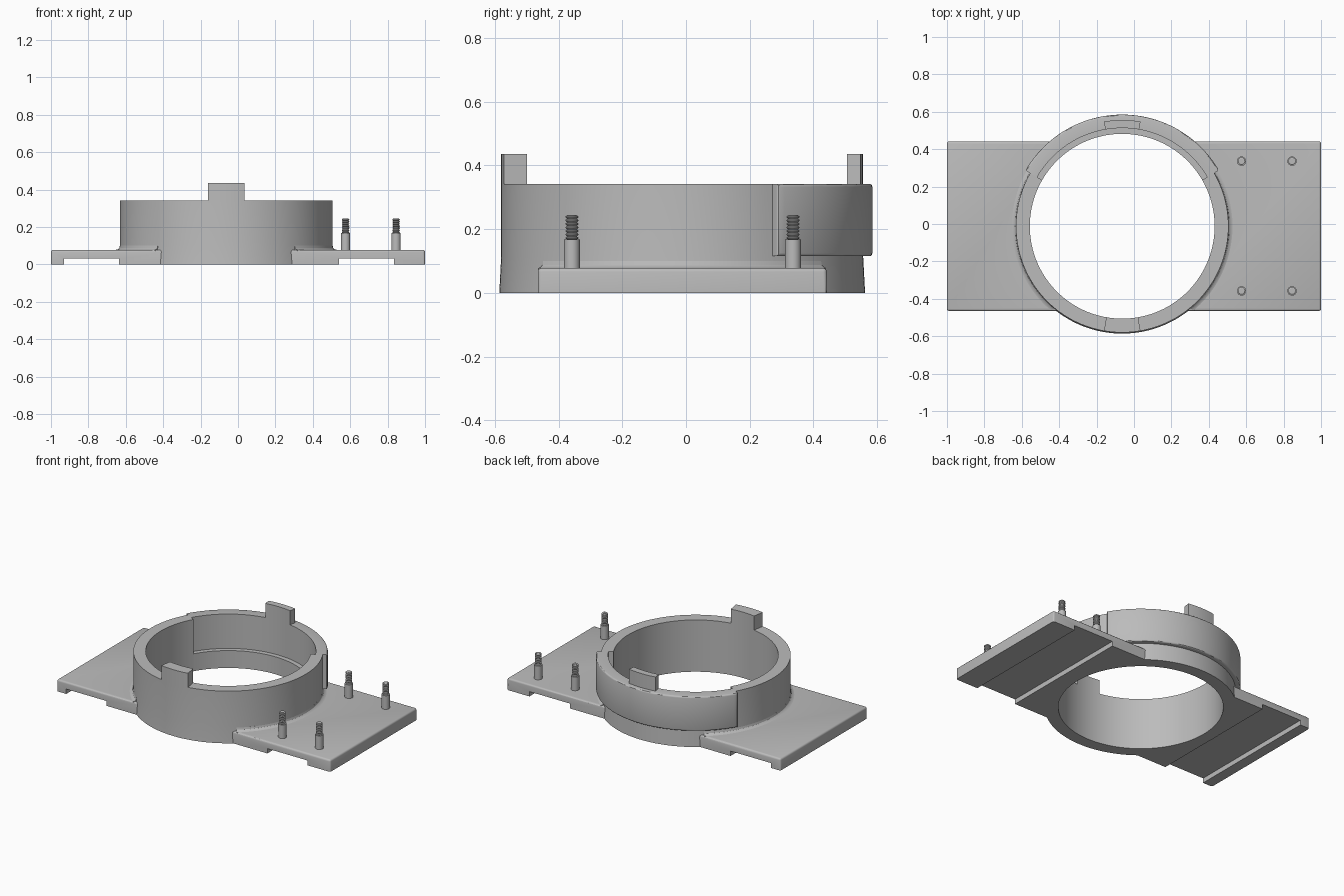
import bpy
import bmesh
from math import radians, cos, sin, pi

cube = bpy.data.objects.get("Cube")
if cube:
    bpy.data.objects.remove(cube, do_unlink=True)

CX, CY = -0.063, -0.012          # ring axis
INNER, OUTER, FOOT = 0.494, 0.568, 0.574
STEP_Z, TOP = 0.115, 0.342
PLATE_TOP = 0.078

grey = bpy.data.materials.new("plain grey")
grey.use_nodes = True
color = (0.5, 0.5, 0.5, 1)
grey.diffuse_color = color
grey.node_tree.nodes["Principled BSDF"].inputs["Base Color"].default_value = color


def finish(name, bm):
    """Turn a bmesh into a shaded object."""
    bmesh.ops.recalc_face_normals(bm, faces=bm.faces)
    mesh = bpy.data.meshes.new(name)
    bm.to_mesh(mesh)
    bm.free()
    mesh.materials.append(grey)
    obj = bpy.data.objects.new(name, mesh)
    bpy.context.collection.objects.link(obj)
    return obj


def smooth(obj):
    bpy.ops.object.select_all(action="DESELECT")
    obj.select_set(True)
    bpy.context.view_layer.objects.active = obj
    bpy.ops.object.shade_smooth_by_angle(angle=radians(30))


def sweep(profile, start, end, step=2.5, center=(CX, CY)):
    """Sweep a closed (radius, z) profile around a vertical axis, in degrees."""
    bm = bmesh.new()
    full = end - start >= 360
    count = max(2, round((end - start) / step))
    rows = []
    for i in range(count if full else count + 1):
        a = radians(start + (end - start) * i / count)
        rows.append([bm.verts.new((center[0] + r * cos(a), center[1] + r * sin(a), z))
                     for r, z in profile])
    n = len(profile)
    for i in range(count):
        a, b = rows[i], rows[(i + 1) % len(rows)]
        for j in range(n):
            k = (j + 1) % n
            bm.faces.new((a[j], b[j], b[k], a[k]))
    if not full:
        bm.faces.new(rows[0])
        bm.faces.new(rows[-1])
    return bm


def box_profile(r0, r1, z0, z1):
    return [(r0, z0), (r1, z0), (r1, z1), (r0, z1)]


# Base plate with two slots across the underside
bm = bmesh.new()
slot = 0.032
outline = [(-1, 0), (-0.93, 0), (-0.93, slot), (-0.635, slot), (-0.635, 0),
           (0.54, 0), (0.54, slot), (0.835, slot), (0.835, 0), (1, 0),
           (1, PLATE_TOP), (-1, PLATE_TOP)]
face = bm.faces.new([bm.verts.new((x, -0.465, z)) for x, z in outline])
extruded = bmesh.ops.extrude_face_region(bm, geom=[face])["geom"]
bmesh.ops.translate(bm, vec=(0, 0.907, 0),
                    verts=[g for g in extruded if isinstance(g, bmesh.types.BMVert)])
bmesh.ops.recalc_face_normals(bm, faces=bm.faces)
rim = [e for e in bm.edges
       if all(v.co.z > 0.07 for v in e.verts)
       or (all(abs(v.co.x) > 0.99 for v in e.verts)
           and abs(e.verts[0].co.z - e.verts[1].co.z) > 0.05)]
bmesh.ops.bevel(bm, geom=rim, offset=0.012, segments=3, profile=0.5, affect="EDGES")
plate = finish("base_plate", bm)

# Round opening through the plate, hidden inside the ring wall
cutter = finish("opening_cutter", sweep(box_profile(0.001, 0.555, -0.1, 0.2), 0, 360))
bpy.data.objects.remove(cutter, do_unlink=True)
bm = bmesh.new()
bmesh.ops.create_cone(bm, cap_ends=True, segments=144, radius1=0.555, radius2=0.555, depth=0.4)
bmesh.ops.translate(bm, verts=bm.verts, vec=(CX, CY, 0))
cutter = finish("opening_cutter", bm)
cutter.hide_render = True
cutter.hide_viewport = True
cut = plate.modifiers.new("opening", "BOOLEAN")
cut.operation = "DIFFERENCE"
cut.solver = "EXACT"
cut.object = cutter
bpy.context.view_layer.update()
cut_mesh = bpy.data.meshes.new_from_object(
    plate.evaluated_get(bpy.context.evaluated_depsgraph_get()))
plate.modifiers.clear()
plate.data = cut_mesh
bpy.data.objects.remove(cutter, do_unlink=True)
smooth(plate)

# Ring wall: tall around the front, low under the offset rear wall
tall = [(INNER, 0), (FOOT, 0), (OUTER, STEP_Z), (OUTER, TOP), (INNER, TOP)]
low = [(INNER, 0), (FOOT, 0), (OUTER, STEP_Z), (INNER, STEP_Z)]
smooth(finish("ring_wall", sweep(tall, 150, 390)))
smooth(finish("ring_rear_base", sweep(low, 30, 150)))

# Rear wall, stepped outward with rounded outer edges
bm = sweep(box_profile(0.525, 0.597, STEP_Z, TOP), 30, 150)
bmesh.ops.recalc_face_normals(bm, faces=bm.faces)
outer_edges = [e for e in bm.edges if e.calc_face_angle() > 0.5
               and all(((v.co.x - CX) ** 2 + (v.co.y - CY) ** 2) ** 0.5 > 0.59
                       for v in e.verts)]
bmesh.ops.bevel(bm, geom=outer_edges, offset=0.01, segments=3, profile=0.5, affect="EDGES")
smooth(finish("rear_wall", bm))

# Locking tabs on the rim
for name, angle, r0 in (("front_tab", 270, INNER), ("rear_tab", 90, 0.525)):
    tab = box_profile(r0, OUTER, TOP - 0.01, 0.435)
    smooth(finish(name, sweep(tab, angle - 9.9, angle + 9.9)))

# Fillets where the ring meets the plate
cove = [(0.56, 0.07), (0.59, 0.07), (0.59, PLATE_TOP), (0.579, 0.081),
        (0.572, 0.088), (0.569, 0.1), (0.56, 0.1)]
for name, angle in (("left_fillet", 0), ("right_fillet", 180)):
    smooth(finish(name, sweep(cove, angle - 50, angle + 50)))

# Threaded studs: plain collar, then a ridged screw end
for side, y in (("front", -0.358), ("rear", 0.336)):
    for place, x in (("inner", 0.575), ("outer", 0.845)):
        stud = [(0.001, 0.07), (0.025, 0.07), (0.025, 0.168), (0.016, 0.168)]
        pitch = 0.011
        for i in range(7):
            z = 0.168 + i * pitch
            stud += [(0.02, z + 0.003), (0.02, z + 0.006), (0.015, z + 0.009)]
        stud += [(0.015, 0.245), (0.001, 0.245)]
        smooth(finish(f"{side}_{place}_stud", sweep(stud, 0, 360, 15, (x, y))))
